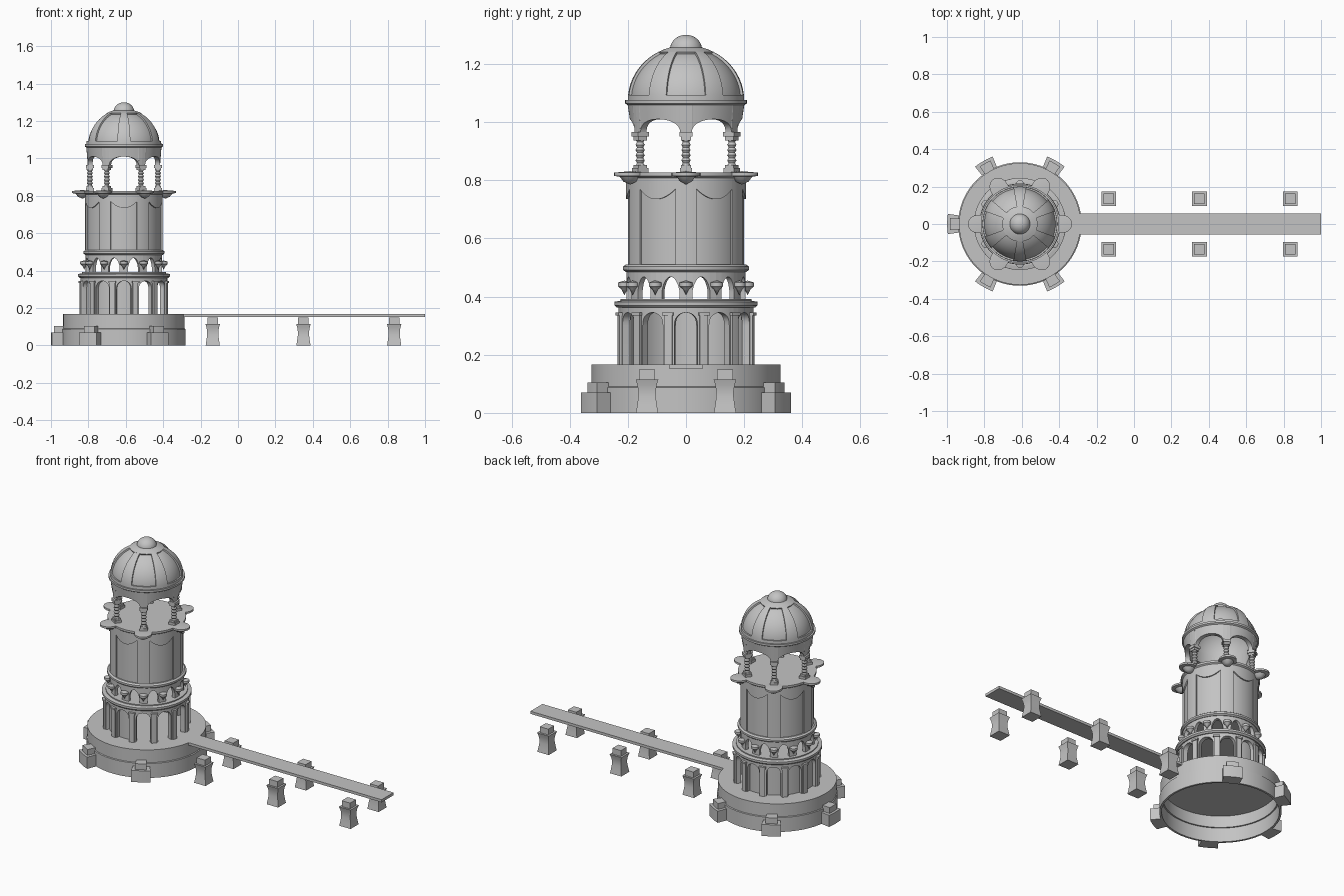
import bpy, bmesh
from math import sin, cos, pi, radians, sqrt
from mathutils import Matrix

if "Cube" in bpy.data.objects:
    bpy.data.objects.remove(bpy.data.objects["Cube"], do_unlink=True)

TOWER = (-0.61, 0, 0)
SIX = range(0, 360, 60)
TWELVE = range(0, 360, 30)

stone = bpy.data.materials.new("grey stone")
stone.use_nodes = True
stone.diffuse_color = (0.55, 0.55, 0.55, 1)
stone.node_tree.nodes["Principled BSDF"].inputs["Base Color"].default_value = (0.55, 0.55, 0.55, 1)


def finish(name, bm, at=TOWER):
    """Turn the mesh into a named, placed and shaded object."""
    bmesh.ops.remove_doubles(bm, verts=bm.verts, dist=1e-5)
    bmesh.ops.recalc_face_normals(bm, faces=bm.faces)
    mesh = bpy.data.meshes.new(name)
    bm.to_mesh(mesh)
    bm.free()
    mesh.materials.append(stone)
    obj = bpy.data.objects.new(name, mesh)
    obj.location = at
    bpy.context.collection.objects.link(obj)
    bpy.ops.object.select_all(action="DESELECT")
    obj.select_set(True)
    bpy.context.view_layer.objects.active = obj
    bpy.ops.object.shade_smooth_by_angle(angle=radians(32))
    return obj


def lathe(bm, pts, a0=0, a1=360, n=72, move=None):
    """Revolve a closed (radius, z) outline, over a full or partial turn."""
    full = a1 - a0 == 360
    rings = []
    for i in range(n if full else n + 1):
        a = radians(a0 + (a1 - a0) * i / n)
        rings.append([bm.verts.new((r * cos(a), r * sin(a), z)) for r, z in pts])
    for i in range(n):
        p, q = rings[i], rings[(i + 1) % len(rings)]
        for j in range(len(pts)):
            k = (j + 1) % len(pts)
            corners = [p[j], q[j]] if pts[j][0] > 0 else [p[j]]
            corners += [q[k], p[k]] if pts[k][0] > 0 else [p[k]]
            if len(corners) > 2:
                bm.faces.new(corners)
    if not full:
        bm.faces.new(rings[0])
        bm.faces.new(rings[-1])
    if move:
        bmesh.ops.transform(bm, matrix=move, verts=[v for ring in rings for v in ring])


def band(bm, r0, r1, z0, z1, a0=0, a1=360, n=72):
    lathe(bm, [(r0, z0), (r1, z0), (r1, z1), (r0, z1)], a0, a1, n)


def bay(bm, angle, half, r0, r1, edge, top, flare=0):
    """Curved wall slab whose lower edge follows (u, z) points, u from -1 to 1."""
    cols = []
    for u, z in edge:
        a = radians(angle + u * half)
        cols.append([bm.verts.new((r * cos(a), r * sin(a), h))
                     for r, h in ((r0, z), (r1, z), (r1 + flare, top), (r0, top))])
    for (p, q, (u, _), (v, _)) in zip(cols, cols[1:], edge, edge[1:]):
        bm.faces.new((p[0], q[0], q[1], p[1]))
        if v - u > 1e-6:
            for j in range(1, 4):
                k = (j + 1) % 4
                bm.faces.new((p[j], q[j], q[k], p[k]))
    bm.faces.new(cols[0])
    bm.faces.new(cols[-1])


def arch(w, foot, spring, crown, point=1.0, n=14):
    """Lower edge of a bay with an arched opening of relative half width w."""
    curve = []
    for i in range(n + 1):
        t = pi - pi * i / n
        curve.append((w * cos(t), spring + (crown - spring) * sin(t) ** point))
    return [(-1, foot), (-w, foot)] + curve + [(w, foot), (1, foot)]


def polar(angle, r):
    return Matrix.Rotation(radians(angle), 4, "Z") @ Matrix.Translation((r, 0, 0))


# hollow round plinth
bm = bmesh.new()
lathe(bm, [(0, 0.155), (0.31, 0.155), (0.31, 0.085), (0.318, 0.085), (0.318, 0),
           (0.33, 0), (0.33, 0.087), (0.325, 0.09), (0.325, 0.167), (0, 0.167)], n=96)
finish("plinth", bm)

# stepped buttresses round the plinth
bm = bmesh.new()
for a in range(60, 301, 60):
    band(bm, 0.32, 0.389, 0, 0.07, a - 8, a + 8, 6)
    band(bm, 0.322, 0.374, 0.07, 0.105, a - 5, a + 5, 6)
finish("plinth_buttresses", bm)

# ground storey: arcade in front of a wall that is open towards the bridge
bm = bmesh.new()
for a in TWELVE:
    bay(bm, a, 15, 0.205, 0.232, arch(0.66, 0.165, 0.30, 0.345, 0.8), 0.37)
    band(bm, 0.222, 0.241, 0.165, 0.335, a + 11.5, a + 18.5, 4)
finish("ground_arcade", bm)
bm = bmesh.new()
band(bm, 0.195, 0.212, 0.165, 0.37, 75, 285, 48)
finish("ground_wall", bm)
bm = bmesh.new()
for a in TWELVE:
    band(bm, 0.222, 0.246, 0.335, 0.345, a + 10.5, a + 19.5, 4)
finish("ground_capitals", bm)
bm = bmesh.new()
lathe(bm, [(0, 0.362), (0.238, 0.362), (0.246, 0.37), (0.246, 0.382),
           (0.225, 0.386), (0.225, 0.392), (0, 0.392)])
finish("ground_cornice", bm)

# open gallery with pointed arches and bracket knobs
bm = bmesh.new()
for a in TWELVE:
    bay(bm, a + 15, 15, 0.185, 0.205, arch(0.58, 0.385, 0.415, 0.468, 1.3), 0.49)
finish("gallery_arcade", bm)
bm = bmesh.new()
for a in TWELVE:
    lathe(bm, [(0, 0.405), (0.01, 0.425), (0.022, 0.435), (0.022, 0.448), (0, 0.455)],
          n=16, move=polar(a, 0.212))
finish("gallery_knobs", bm)
bm = bmesh.new()
lathe(bm, [(0, 0.485), (0.208, 0.485), (0.217, 0.492), (0.217, 0.503), (0.207, 0.51), (0, 0.51)])
finish("gallery_cornice", bm)

# main drum with sunken panels between pilasters
bm = bmesh.new()
band(bm, 0, 0.199, 0.5, 0.815)
finish("drum_core", bm)
bm = bmesh.new()
for a in SIX:
    drape = [(u / 10, 0.735 + 0.035 * abs(u / 10) ** 2) for u in range(-10, 11)]
    bay(bm, a + 30, 20, 0.19, 0.207, drape, 0.815)
    band(bm, 0.19, 0.207, 0.505, 0.815, a - 10, a + 10, 8)
finish("drum_pilasters", bm)

# balcony floor and its leaf-shaped brackets
bm = bmesh.new()
lathe(bm, [(0, 0.808), (0.207, 0.808), (0.215, 0.814), (0.215, 0.826), (0, 0.826)])
finish("balcony_floor", bm)
bm = bmesh.new()
for a in SIX:
    lathe(bm, [(0, 0.785), (0.02, 0.795), (0.032, 0.812), (0.049, 0.815), (0.049, 0.826), (0, 0.831)],
          n=24, move=polar(a, 0.222) @ Matrix.Diagonal((1.16, 1, 1, 1)))
finish("balcony_brackets", bm)

# lantern columns with rippled shafts
bm = bmesh.new()
for a in SIX:
    shaft = [(0.0135 + 0.0025 * cos(i * pi / 2), 0.85 + 0.09 * i / 20) for i in range(21)]
    lathe(bm, [(0, 0.85)] + shaft + [(0, 0.94)], n=16, move=polar(a, 0.182))
    for half, low, high in ((0.021, 0.825, 0.842), (0.017, 0.842, 0.853),
                            (0.017, 0.937, 0.95), (0.022, 0.95, 0.966)):
        lathe(bm, [(0, low), (half * sqrt(2), low), (half * sqrt(2), high), (0, high)],
              45, 405, 4, polar(a, 0.182))
finish("lantern_columns", bm)
bm = bmesh.new()
for a in SIX:
    bay(bm, a + 30, 30, 0.168, 0.193, arch(0.8, 0.96, 0.962, 1.01, 0.8, 20), 1.062, 0.008)
finish("lantern_arches", bm)

# dome shell, raised ribs and finial
bm = bmesh.new()
lathe(bm, [(0.168, 1.058), (0.2, 1.058), (0.209, 1.064), (0.209, 1.076), (0.168, 1.076)])
finish("dome_cornice", bm)


def dome(t, grow=0):
    """Point on the dome profile, t from 0 at the rim to 1 at the top."""
    return ((0.191 + grow) * cos(t * pi / 2), 1.075 + (0.18 + grow) * sin(t * pi / 2))


steps = [i / 16 for i in range(16)]
bm = bmesh.new()
lathe(bm, [dome(t) for t in steps] + [(0, dome(1)[1]), (0, 1.235)] + [dome(t, -0.02) for t in steps[::-1]])
finish("dome_shell", bm)
bm = bmesh.new()
outer = [dome(t, 0.009) for t in steps]
inner = [dome(t, -0.006) for t in steps]
for a in SIX:
    lathe(bm, outer[:12] + inner[11::-1], a + 20, a + 40, 6)
    lathe(bm, outer[:2] + inner[1::-1], a - 20, a + 20, 10)
lathe(bm, outer[11:] + inner[:10:-1])
finish("dome_ribs", bm)
bm = bmesh.new()
ball = [(0.055 * cos(i * pi / 20), 1.25 + 0.05 * sin(i * pi / 20)) for i in range(10)]
lathe(bm, [(0, 1.24), (0.055, 1.24)] + ball + [(0, 1.3)], n=32)
finish("dome_finial", bm)

# bridge deck and waisted piers
bm = bmesh.new()
bmesh.ops.create_cube(bm, size=1, matrix=Matrix.Diagonal((1.3, 0.114, 0.016, 1)))
finish("bridge_deck", bm, (0.35, 0, 0.159))
sides = [(0.038, 0), (0.034, 0.025), (0.03, 0.055), (0.03, 0.075), (0.033, 0.095),
         (0.039, 0.115), (0.028, 0.115), (0.028, 0.15)]
for i, x in enumerate((-0.135, 0.35, 0.835)):
    for side, y in (("left", 0.134), ("right", -0.134)):
        bm = bmesh.new()
        lathe(bm, [(0, 0)] + [(w * sqrt(2), z) for w, z in sides] + [(0, 0.15)], 45, 405, 4)
        finish(f"bridge_pier_{side}_{i + 1}", bm, (x, y, 0))
